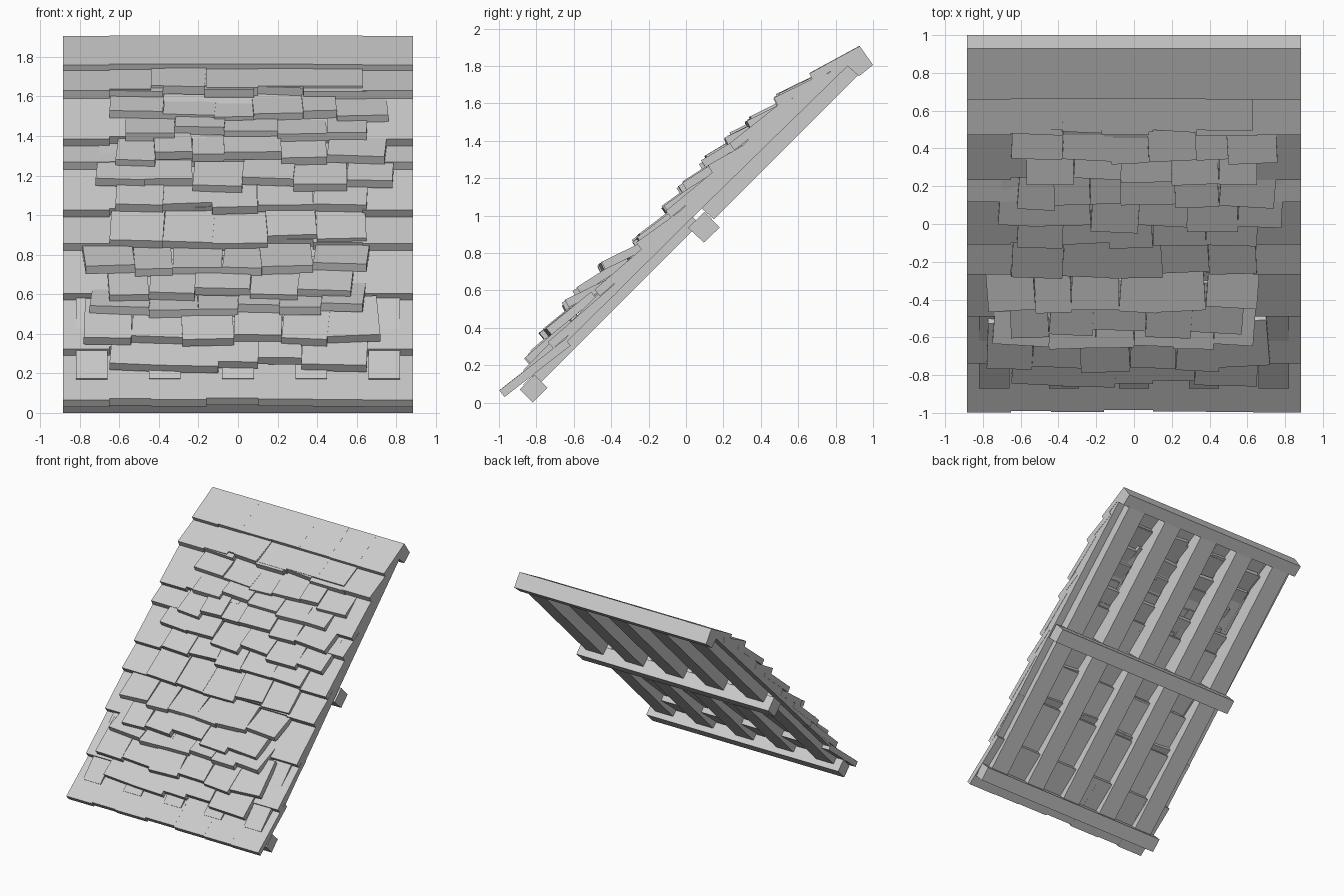
import bpy, bmesh, math, random
from mathutils import Matrix

random.seed(4)
if "Cube" in bpy.data.objects:
    bpy.data.objects.remove(bpy.data.objects["Cube"], do_unlink=True)

HALF = 0.885      # half width of the roof panel
THICK = 0.045     # shingle thickness
SLOPE = 0.885     # lower rafters lie on z = y + SLOPE

grey = bpy.data.materials.new("weathered_grey")
grey.use_nodes = True
colour = (0.6, 0.6, 0.6, 1)
grey.diffuse_color = colour
grey.node_tree.nodes["Principled BSDF"].inputs["Base Color"].default_value = colour


def finish(name, bm):
    bmesh.ops.recalc_face_normals(bm, faces=bm.faces)
    mesh = bpy.data.meshes.new(name)
    bm.to_mesh(mesh)
    bm.free()
    mesh.materials.append(grey)
    obj = bpy.data.objects.new(name, mesh)
    bpy.context.collection.objects.link(obj)


def extrude_profile(name, profile, x0=-HALF, x1=HALF):
    """Extrude a (y, z) outline sideways from x0 to x1."""
    bm = bmesh.new()
    face = bm.faces.new([bm.verts.new((x0, y, z)) for y, z in profile])
    moved = bmesh.ops.extrude_face_region(bm, geom=[face])["geom"]
    bmesh.ops.translate(bm, vec=(x1 - x0, 0, 0),
                        verts=[v for v in moved if isinstance(v, bmesh.types.BMVert)])
    finish(name, bm)


def add_shingle(bm, x0, x1, y, z, tilt, length, yaw=0.0):
    """Slab whose lower front edge sits at (y, z), leaning back up the roof."""
    place = (Matrix.Translation(((x0 + x1) / 2, y, z))
             @ Matrix.Rotation(tilt, 4, 'X')
             @ Matrix.Rotation(math.radians(yaw), 4, 'Z')
             @ Matrix.Translation((0, length / 2, THICK / 2))
             @ Matrix.Diagonal((x1 - x0, length, THICK, 1)))
    bmesh.ops.create_cube(bm, size=1, matrix=place)


def lay_tilt(here, above):
    """Tilt that lets the course above rest on top of this one."""
    dy, dz = above[0] - here[0], above[1] - here[1]
    tilt = math.atan2(dz, dy) - math.asin(THICK / math.hypot(dy, dz))
    return min(max(tilt, math.radians(26)), math.radians(41))


RIDGE = (0.935, 1.91)     # where the top course ends

# Regular base courses across the full width, hundredths of lower edge y and z
BASE = [(-97, 3), (-71, 29), (-46, 57), (-24, 82), (-8, 99),
        (14, 123), (26, 135), (49, 159), (68, 172)]
base = [(y / 100, z / 100) for y, z in BASE]
JOINTS = (-HALF, -0.65, -0.44, -0.16, 0.1, 0.38, 0.63, HALF)
bm = bmesh.new()
for i, (here, above) in enumerate(zip(base, base[1:] + [RIDGE])):
    top = above == RIDGE
    length = math.dist(here, above) + (-0.01 if top else 0.08)
    for a, b in zip(JOINTS, JOINTS[1:]):
        slide = 0
        if HALF not in (-a, b):
            slide = random.uniform(0, 0.012 if top else 0.04)
        add_shingle(bm, a, b, here[0] + slide * 0.75, here[1] + slide * 0.66,
                    lay_tilt(here, above), length - slide)
finish("base_shingles", bm)

# Uneven courses laid over the middle: lower edge y and z, then joints across x
COURSES = [
    (-82, 23, (-65, -38, -10, 10, 32, 65)),
    (-74, 36, (-78, -54, -28, -2, 22, 45, 72)),
    (-64, 50, (-75, -45, -20, 0, 21, 42, 63)),
    (-56, 58, (-65, -45, -22, 6, 30, 57)),
    (-44, 71, (-77, -52, -33, -8, 12, 38, 65)),
    (-25, 85, (-65, -38, -13, 15, 40, 65)),
    (-10, 102, (-62, -38, -13, 10, 38, 65)),
    (-1, 114, (-72, -47, -23, 2, 28, 55, 78)),
    (11, 127, (-62, -42, -23, -7, 22, 45, 74)),
    (24, 140, (-57, -32, -7, 20, 45, 65)),
    (35, 148, (-65, -38, -12, 8, 33, 50, 76)),
    (49, 160, (-65, -38, -17, 8, 33, 65)),
]
bm = bmesh.new()
tips = [(y / 100, z / 100) for y, z, _ in COURSES] + [base[-1]]
for i, (_, _, joints) in enumerate(COURSES):
    y, z = tips[i]
    tilt = lay_tilt(tips[i], tips[i + 1])
    for a, b in zip(joints, joints[1:]):
        slide = random.uniform(-0.03, 0.025)
        sink = random.uniform(0, 0.01)
        add_shingle(bm, a / 100, b / 100, y + slide * 0.7 + sink, z + slide * 0.7 - sink,
                    tilt, 0.31, random.uniform(-4, 4))
finish("upper_shingles", bm)

# Side boards closing the panel under the shingle ends
board = [(-0.88, SLOPE - 0.8), (0.04, SLOPE + 0.11), (0.88, SLOPE + 0.93), (0.9, 1.86)]
board += [(y + 0.01, z - 0.01) for y, z in reversed(base[1:])]
for name, side in (("right", -1), ("left", 1)):
    x0, x1 = sorted((side * 0.82, side * (HALF - 0.002)))
    extrude_profile(name + "_side_board", board, x0, x1)

# Rafters up the underside; the upper run sits a little deeper
lower = [(-0.78, SLOPE - 0.78), (0.07, SLOPE + 0.07), (-0.01, SLOPE + 0.16), (-0.87, SLOPE - 0.71)]
upper = [(0.15, 0.98), (0.92, 1.75), (0.84, SLOPE + 0.96), (0.03, SLOPE + 0.2)]
for i in range(5):
    centre = (i - 2) * 0.37
    extrude_profile("lower_rafter_%d" % (i + 1), lower, centre - 0.08, centre + 0.08)
    extrude_profile("upper_rafter_%d" % (i + 1), upper, centre - 0.08, centre + 0.08)

# Cross battens at the eave and middle, and the ridge board
extrude_profile("eave_batten", [(-0.82, 0), (-0.74, 0.08), (-0.81, 0.15), (-0.89, 0.07)])
extrude_profile("middle_batten", [(0.096, 0.856), (0.18, 0.936), (0.1, 1.02), (0.01, 0.935)])
extrude_profile("ridge_board", [(0.93, 1.905), (1.0, 1.805), (0.925, 1.745), (0.83, 1.83)])
